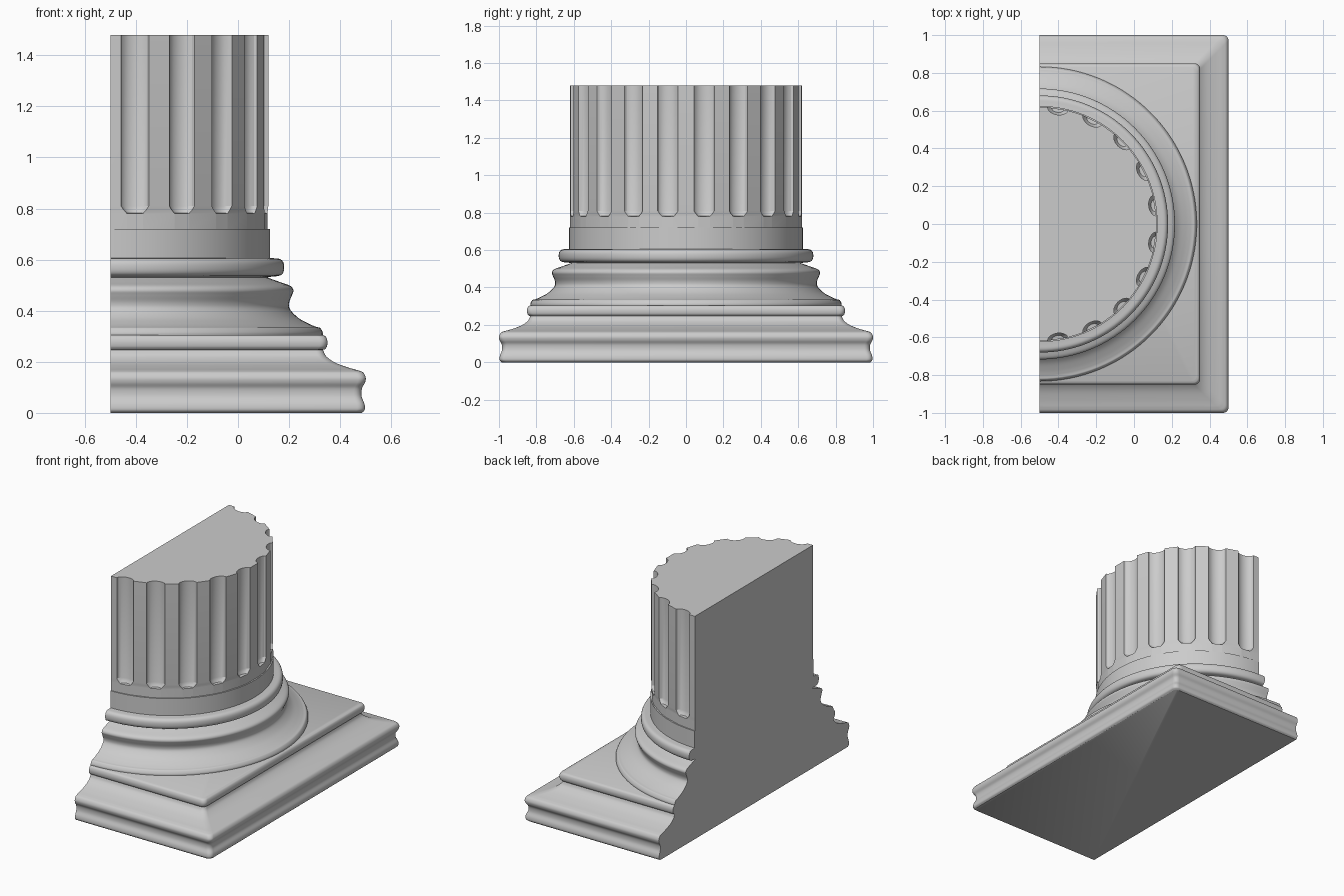
import bpy
import bmesh
from math import sin, cos, pi, radians, sqrt
from mathutils import Vector

cube = bpy.data.objects.get("Cube")
if cube:
    bpy.data.objects.remove(cube, do_unlink=True)

BACK = -0.5          # flat cut plane that halves the column
COLUMN_R = 0.62

stone = bpy.data.materials.new("grey stone")
stone.use_nodes = True
GREY = (0.6, 0.6, 0.6, 1)
stone.diffuse_color = GREY
stone.node_tree.nodes["Principled BSDF"].inputs["Base Color"].default_value = GREY


def curve(points, steps=5):
    """Smooth curve passing through a few profile points."""
    p = [Vector(q) for q in points]
    p = [2 * p[0] - p[1]] + p + [2 * p[-1] - p[-2]]
    out = []
    for a, b, c, d in zip(p, p[1:], p[2:], p[3:]):
        for i in range(steps):
            t = i / steps
            out.append(0.5 * (2 * b + (c - a) * t + (2 * a - 5 * b + 4 * c - d) * t ** 2
                              + (3 * b - a - 3 * c + d) * t ** 3))
    return out + [p[-2]]


def loft(name, rings, angle):
    """Closed solid through matching outlines, with flat ends and flat back."""
    bm = bmesh.new()
    loops = [[bm.verts.new(v) for v in ring] for ring in rings]
    for low, high in zip(loops, loops[1:]):
        n = len(low)
        for i in range(n):
            j = (i + 1) % n
            bm.faces.new((low[i], low[j], high[j], high[i]))
    bm.faces.new(loops[0][::-1])
    bm.faces.new(loops[-1])
    bmesh.ops.recalc_face_normals(bm, faces=bm.faces)
    mesh = bpy.data.meshes.new(name)
    bm.to_mesh(mesh)
    bm.free()
    mesh.materials.append(stone)
    obj = bpy.data.objects.new(name, mesh)
    bpy.context.collection.objects.link(obj)
    bpy.ops.object.select_all(action="DESELECT")
    obj.select_set(True)
    bpy.context.view_layer.objects.active = obj
    bpy.ops.object.shade_smooth_by_angle(angle=radians(angle))
    return obj


def half_rectangle(d, z, r=0.03, steps=5):
    """Half of a square of half-width d, with rounded outer corners."""
    ring = [(BACK, -d, z)]
    for side, start in ((-1, -pi / 2), (1, 0)):
        for i in range(steps + 1):
            a = start + i * pi / 2 / steps
            ring.append((BACK + d - r + r * cos(a), side * (d - r) + r * sin(a), z))
    return ring + [(BACK, d, z)]


def half_circle(r, z, steps=64):
    angles = [pi * i / steps - pi / 2 for i in range(steps + 1)]
    return [(BACK + r * cos(a), r * sin(a), z) for a in angles]


def fluted(z, width, depth):
    """Half shaft outline; width and depth shape the ten flutes."""
    ring = [(BACK, -COLUMN_R, z)]
    for k in range(10):
        centre = radians(18 * k - 81)
        for i in range(-4, 5):
            t = sin(i / 4 * pi / 2)
            a = centre + radians(5.1) * t * width
            chord = COLUMN_R * cos(radians(5.1)) / cos(a - centre)
            r = chord - depth * sqrt(max(0, 1 - t * t))
            ring.append((BACK + r * cos(a), r * sin(a), z))
    return ring + [(BACK, COLUMN_R, z)]


# square plinth: slab with hollow edge, cove, then rounded upper slab
slab = curve([(0.985, 0), (0.996, 0.012), (0.995, 0.035), (0.984, 0.065), (0.985, 0.095),
              (0.997, 0.118), (1.0, 0.138), (0.99, 0.158), (0.97, 0.167)])
cove = curve([(0.97, 0.167), (0.93, 0.178), (0.88, 0.197), (0.845, 0.222), (0.833, 0.247)])
upper = curve([(0.84, 0.249), (0.848, 0.26), (0.85, 0.28), (0.844, 0.298), (0.832, 0.305)])
loft("plinth", [half_rectangle(d, z) for d, z in slab + cove[1:] + upper], 35)

# round mouldings: lower bead, hollow, swelling ring, narrow ring, collar
bead = curve([(0.832, 0.3), (0.832, 0.315), (0.822, 0.332), (0.81, 0.336)])
hollow = curve([(0.805, 0.337), (0.775, 0.35), (0.735, 0.373), (0.704, 0.405), (0.7, 0.43),
                (0.711, 0.46), (0.717, 0.48), (0.705, 0.497), (0.665, 0.512), (0.615, 0.53)])
ring = curve([(0.63, 0.533), (0.665, 0.538), (0.679, 0.555), (0.679, 0.585),
              (0.665, 0.602), (0.635, 0.606)])
collar = [(0.625, 0.607), (0.625, 0.72)]
loft("round_base", [half_circle(r, z) for r, z in bead + hollow + ring + collar], 35)

# fluted shaft with bevelled flute ends
levels = [(0.715, 0.6, 0), (0.78, 0.6, 0), (0.782, 0.6, 0.02), (0.795, 0.82, 0.027),
          (0.81, 1, 0.032), (1.48, 1, 0.032)]
loft("fluted_shaft", [fluted(*level) for level in levels], 25)
